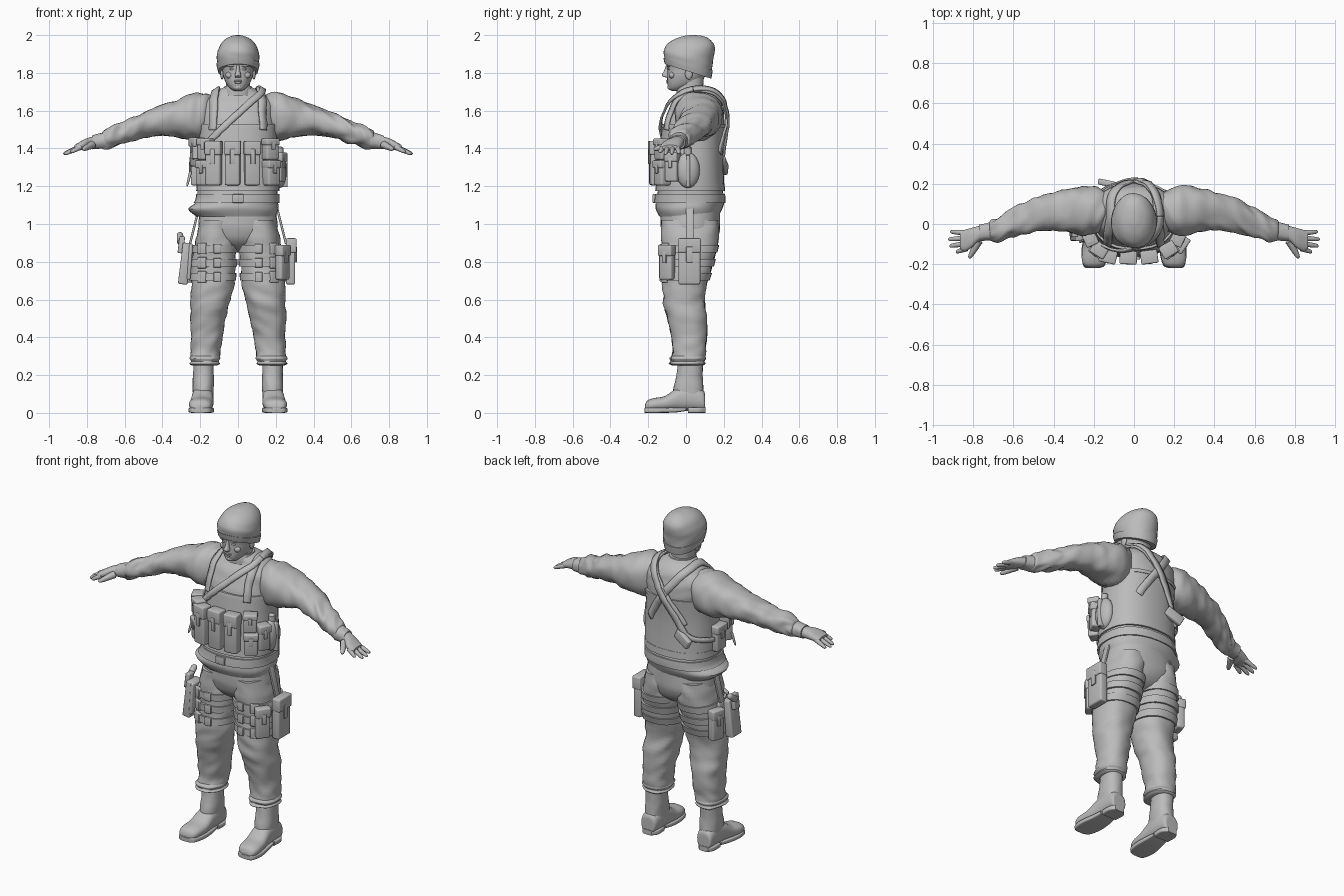
import bpy
import bmesh
from math import cos, sin, pi, radians, copysign
from mathutils import Vector, Matrix, noise

if "Cube" in bpy.data.objects:
    bpy.data.objects.remove(bpy.data.objects["Cube"])

CM = 0.01  # part tables below are in hundredths of a unit
parts = []

grey = bpy.data.materials.new("plain grey")
grey.use_nodes = True
grey.diffuse_color = (0.5, 0.5, 0.5, 1)
grey.node_tree.nodes["Principled BSDF"].inputs["Base Color"].default_value = (0.5, 0.5, 0.5, 1)


def finish(name, bm):
    bmesh.ops.recalc_face_normals(bm, faces=bm.faces[:])
    mesh = bpy.data.meshes.new(name)
    bm.to_mesh(mesh)
    bm.free()
    mesh.materials.append(grey)
    obj = bpy.data.objects.new(name, mesh)
    bpy.context.scene.collection.objects.link(obj)
    parts.append(obj)
    return obj


def spline(rows, steps):
    """Smooth path through rows of any length."""
    pts = [Vector(r) for r in rows]
    out = []
    for i in range(len(pts) - 1):
        a, b, c, d = (pts[max(0, min(len(pts) - 1, i + k))] for k in (-1, 0, 1, 2))
        for k in range(steps):
            t = k / steps
            out.append(b + (c - a) * t / 2 + (a * 2 - b * 5 + c * 4 - d) * t * t / 2
                       + (b * 3 - a - c * 3 + d) * t ** 3 / 2)
    return out + [pts[-1]]


def skin(name, rings):
    """Closed surface through equal rings of points."""
    bm = bmesh.new()
    loops = [[bm.verts.new(p) for p in ring] for ring in rings]
    n = len(loops[0])
    for lo, hi in zip(loops, loops[1:]):
        for i in range(n):
            bm.faces.new((lo[i], lo[(i + 1) % n], hi[(i + 1) % n], hi[i]))
    bm.faces.new(loops[0])
    bm.faces.new(loops[-1])
    return finish(name, bm)


def loft(name, rows, axis="Z", side=1, steps=4, folds=0, power=2.3, sides=32, warp=None):
    """Rows are (station, a0, a1, b0, b1); sections are rounded boxes."""
    rings = []
    for t, a0, a1, b0, b1 in spline(rows, steps):
        ring = []
        for i in range(sides):
            c, s = cos(2 * pi * i / sides), sin(2 * pi * i / sides)
            a = copysign(abs(c) ** (2 / power), c) * (a1 - a0) / 2
            b = copysign(abs(s) ** (2 / power), s) * (b1 - b0) / 2
            if folds:
                k = folds * noise.noise(Vector((c * 1.2 + side, s * 1.2, t * 0.2 + c)))
                a, b = a + c * k, b + s * k
            a, b = a + (a0 + a1) / 2, b + (b0 + b1) / 2
            p = Vector({"Z": (a, b, t), "X": (t, a, b), "Y": (a, t, b)}[axis]) * CM
            p.x *= side
            ring.append(warp(p) if warp else p)
        rings.append(ring)
    return skin(name, rings)


def band(name, rows, low, high, grow, **options):
    """Raised strip following a lofted part between two stations."""
    pts = spline(rows, 4)
    if pts[0][0] > pts[-1][0]:
        pts.reverse()
    strip = []
    for k in range(5):
        t = low + (high - low) * k / 4
        i = next(j for j in range(1, len(pts)) if pts[j][0] >= t)
        p = pts[i - 1].lerp(pts[i], (t - pts[i - 1][0]) / (pts[i][0] - pts[i - 1][0]))
        strip.append(p + Vector((0, -grow, grow, -grow, grow)))
    return loft(name, strip, steps=1, **options)


def tube(name, start, end, r0, r1, side=1, sides=12):
    """Round-ended tapered rod."""
    a, b = Vector(start) * CM, Vector(end) * CM
    turn = (b - a).to_track_quat("Z", "Y")
    rings = []
    for t, r in ((0, r0 * 0.5), (0.05, r0), (0.5, (r0 + r1) / 2), (0.85, r1), (0.96, r1 * 0.7), (1, r1 * 0.25)):
        ring = [a.lerp(b, t) + turn @ Vector((cos(2 * pi * i / sides), sin(2 * pi * i / sides), 0)) * r * CM
                for i in range(sides)]
        rings.append([Vector((p.x * side, p.y, p.z)) for p in ring])
    return skin(name, rings)


def box(name, loc, size, yaw=0, tilt=0, soft=0.8):
    bm = bmesh.new()
    bmesh.ops.create_cube(bm, size=1, matrix=Matrix.Diagonal((*size, 1)))
    bmesh.ops.bevel(bm, geom=bm.edges[:], offset=soft, segments=3, affect="EDGES", profile=0.5)
    place = (Matrix.Scale(CM, 4) @ Matrix.Translation(loc) @ Matrix.Rotation(radians(yaw), 4, "Z")
             @ Matrix.Rotation(radians(tilt), 4, "Y"))
    bm.transform(place)
    return finish(name, bm)


def blob(name, loc, radii):
    bm = bmesh.new()
    bmesh.ops.create_uvsphere(bm, u_segments=20, v_segments=12, radius=1)
    bm.transform(Matrix.Scale(CM, 4) @ Matrix.Translation(loc) @ Matrix.Diagonal((*radii, 1)))
    return finish(name, bm)


def pouch(name, x, y, z, w, d, h, yaw):
    """Pocket with a flap and a closing tab."""
    box(name, (x, y, z), (w, d, h), yaw, soft=1)
    out = Vector((sin(radians(yaw)), -cos(radians(yaw)), 0))
    box(name + "_flap", Vector((x, y, z + h * 0.36)) + out * 0.4, (w + 0.6, d + 0.6, h * 0.32), yaw)
    box(name + "_tab", Vector((x, y, z + h * 0.16)) + out * (d / 2 + 0.4), (w * 0.3, 0.9, h * 0.35), yaw, soft=0.3)


def ribbon(name, points, width, target, lift=0.012):
    """Webbing laid onto a target surface."""
    path = [p * CM for p in spline(points, 8)]
    bm = bmesh.new()
    pairs = []
    for i, p in enumerate(path):
        along = path[min(i + 1, len(path) - 1)] - path[max(i - 1, 0)]
        across = along.cross(p - Vector((0, 0.04, 1.45))).normalized() * width * CM / 2
        pairs.append([bm.verts.new(p + across * k) for k in (-1, 0, 1)])
    for lo, hi in zip(pairs, pairs[1:]):
        for k in (0, 1):
            bm.faces.new((lo[k], lo[k + 1], hi[k + 1], hi[k]))
    obj = finish(name, bm)
    wrap = obj.modifiers.new("lay on", "SHRINKWRAP")
    wrap.target, wrap.offset, wrap.wrap_mode = target, lift, "ABOVE_SURFACE"
    thick = obj.modifiers.new("thickness", "SOLIDIFY")
    thick.thickness, thick.offset = 0.012, 0


# Jacket body, vest, belts
torso = [(104, -22, 20, -14, 17), (108, -26, 21.5, -16, 19), (112, -22, 21, -16, 20), (120, -21, 21, -15, 19.5),
         (130, -21, 21, -14, 19), (142, -20, 20, -13, 19), (152, -20, 20, -12, 20), (159, -20, 20, -9.5, 20),
         (164, -19.5, 19.5, -7, 19), (168, -15, 15, -4, 17), (171, -10, 10, -3.5, 14), (172.5, -7, 7, -3, 11)]
jacket = loft("jacket", torso, folds=0.6)
band("vest", torso, 121, 153, 0.8)
band("vest_seam", torso, 151, 153, 1.1)
band("belt", torso, 111, 116, 0.9)
band("waist_webbing", torso, 117.5, 121.5, 1)
box("belt_buckle", (0, -17, 113.5), (6, 1.5, 4.5), soft=0.4)
loft("collar", [(168, -8, 8, -5, 13), (171, -7.5, 7.5, -4.8, 11.5), (173, -7, 7, -4, 10.5)], folds=0.3)

# Harness straps and sling
for s, label in ((1, "left"), (-1, "right")):
    ribbon(label + "_shoulder_strap", [(14 * s, -12, 150), (13 * s, -8, 161), (12 * s, 2, 171), (11 * s, 14, 170),
                                       (4 * s, 20, 161), (-4 * s, 20, 150), (-12 * s, 19, 138)], 4.5, jacket)
ribbon("sling_front", [(12, 4, 170), (11, -4, 168), (0, -11, 158), (-10, -13, 149), (-18, -11, 142)], 3.5, jacket, 0.022)
ribbon("sling_back", [(12, 4, 170), (9, 16, 168), (2, 20, 157), (-7, 20, 143), (-14, 18, 132), (-21, 5, 128)],
       3.5, jacket, 0.022)
box("sling_pouch", (-12, 20, 131), (11, 3, 6), yaw=-12, tilt=-28)

# Chest pouches
for i, x in enumerate((-12.8, -2.8, 7.5)):
    pouch("magazine_pouch_%d" % i, x, -16.5 + abs(x) * 0.06, 132, 8, 6, 23, x)
for s, label in ((1, "left"), (-1, "right")):
    pouch(label + "_upper_pouch", 17 * s, -12.5, 139.5, 7.5, 6, 11, 32 * s)
    pouch(label + "_lower_pouch", 17.5 * s, -12.5, 127, 7.5, 6.5, 13, 35 * s)
    pouch(label + "_side_pouch", 21.5 * s, -7, 134 - 4 * s, 7, 6, 15, 65 * s)
pouch("right_hip_pouch", -22, 1, 128, 9, 6, 15, -90)
tube("radio_body", (-22, -9, 134), (-22, -9, 146), 2.5, 2)
tube("radio_aerial", (-25, -8, 128), (-27, -9, 120), 0.8, 0.6)
blob("canteen", (22, 1, 128.5), (4, 6.3, 9.5))
tube("canteen_cap", (22, 1, 136), (22, 1, 141), 2, 2)
box("canteen_strap", (22, 1, 128), (8.6, 2.2, 17), soft=0.5)

# Neck, face, knitted hat
loft("neck", [(162, -7, 7, -4, 10), (170, -6.3, 6.3, -4, 9), (178, -6.5, 6.5, -4, 9.5)])
loft("head", [(170.5, -2, 2, -7.5, -3), (171.5, -3.8, 3.8, -9, 0), (174, -6, 6, -9.8, 6), (178, -7.7, 7.7, -10, 10),
              (182, -8.3, 8.3, -10, 12), (188, -9, 9, -10.5, 12), (193, -7, 7, -8, 10)], power=2.2)
loft("nose", [(177.6, -1.5, 1.5, -11, -8), (178.6, -1.7, 1.7, -12.8, -8), (181, -1.1, 1.1, -11.7, -8),
              (184, -0.8, 0.8, -10.6, -8)], sides=12)
blob("upper_lip", (0, -9.8, 175.8), (2.4, 0.8, 0.5))
blob("lower_lip", (0, -9.6, 174.9), (2, 0.8, 0.6))
blob("chin", (0, -8.2, 172.4), (2.5, 1.6, 1.6))
for s, label in ((1, "left"), (-1, "right")):
    blob(label + "_eye", (3.2 * s, -9, 182), (1.3, 0.8, 0.6))
    blob(label + "_brow", (3.3 * s, -9.2, 183.8), (2.5, 1, 0.7))
    blob(label + "_cheek", (4.5 * s, -7.4, 178.8), (2.2, 1.7, 1.8))
    blob(label + "_ear", (8.4 * s, 1.5, 179.5), (1, 2, 3))


def tilt_brim(p):
    fade = max(0, 1 - (p.z - 1.79) / 0.2)
    return p + Vector((0, 0, (0.03 - p.y * 0.3) * fade))


hat = [(178, -10.2, 10.2, -10.8, 13), (182, -11, 11, -11.5, 13.7), (187, -11.3, 11.3, -11.8, 14.2),
       (191, -10.7, 10.7, -11, 15), (195, -9, 9, -9, 15), (198, -6.3, 6.3, -5.5, 12.5), (199.6, -3, 3, -1, 8.5),
       (200, -0.5, 0.5, 3, 4)]
loft("knitted_hat", hat, folds=0.4, warp=tilt_brim, power=2.1)
band("hat_brim", hat, 178, 182.5, 0.4, warp=tilt_brim, power=2.1)

# Pelvis
loft("trouser_seat", [(110, -20, 20, -13, 18), (104, -20.5, 20.5, -13.5, 18), (97, -21, 21, -13, 18),
                      (91, -18, 18, -10.5, 16), (87, -10, 10, -6, 12), (85, -4, 4, -2, 6)], folds=0.4)

sleeve = [(12, 3, 14, 150, 167), (18, -4, 18, 145, 169.5), (24, -6, 19, 144.5, 168.8), (32, -4, 18, 146, 166),
          (40, -3, 16, 147, 163), (50, -4, 13, 145.5, 159), (57, -6, 9.5, 143.5, 156), (62, -7, 7, 142, 153.5),
          (67, -8.5, 4, 140.5, 152), (71, -8.5, 2, 139.8, 149.5), (72, -7, 0.5, 141, 148)]
leg = [(102, 2, 20, -13, 17), (94, 1, 21.8, -13, 17.5), (86, 0.8, 23.5, -12.5, 16), (76, 1.5, 25, -12, 13.5),
       (66, 2.5, 25, -12.3, 10.5), (58, 4.5, 25, -11.8, 10), (50, 6.5, 25.5, -10, 11), (42, 8, 25, -8, 11),
       (34, 9.3, 25.3, -7, 10.5), (29, 9.8, 25.3, -7.5, 10), (26.5, 11, 24.5, -7, 9)]
foot = [(10, 16, 22, 2, 8), (9.2, 14, 23.5, 1, 12), (3, 13, 24, 1, 15), (-4, 13, 24.5, 1, 13.5),
        (-11, 13, 25.5, 1, 9), (-17, 13.6, 26, 1, 7.8), (-20.5, 15, 25, 1, 6.5), (-21.8, 18, 23, 2, 4)]
fingers = {"index": (-12, 88.5, -14, 138), "middle": (-9.6, 91.8, -11, 137),
           "ring": (-7, 92.5, -7.6, 137), "little": (-4.6, 91.5, -3.8, 137.5)}

for s, label in ((1, "left"), (-1, "right")):
    # Arm, glove and fingers
    loft(label + "_sleeve", sleeve, "X", s, folds=1.4)
    loft(label + "_cuff", [(70, -8.5, 1.5, 139.8, 149), (73, -8.3, 0.5, 139.8, 148), (77, -8.5, -0.3, 139.6, 147)],
         "X", s, folds=0.4)
    loft(label + "_hand", [(71, -7.5, 0, 140.5, 147.5), (77, -8.5, -1, 140.2, 146.3), (81, -12, -2, 139.3, 145),
                           (84.5, -13.5, -3, 139, 143), (86.5, -12.5, -4, 139.2, 141.8)], "X", s)
    for finger, (y, tip_x, tip_y, tip_z) in fingers.items():
        tube(label + "_" + finger + "_finger", (83, y, 141), (tip_x, tip_y, tip_z), 1.5, 1, s)
    tube(label + "_thumb", (77, -8, 142), (82, -17, 139.5), 2.1, 1.2, s)

    # Leg, turned hem and boot
    loft(label + "_trouser_leg", leg, side=s, folds=1)
    loft(label + "_trouser_hem", [(25, 11.5, 24, -7, 8.5), (26, 9.8, 25.8, -9, 10), (27.3, 10.5, 25, -8, 9.5),
                                  (28.8, 9.5, 26, -8.6, 10.3), (30.5, 10, 25, -7, 9.8)], side=s, folds=1)
    loft(label + "_boot_shaft", [(29, 13, 23.5, -4, 9), (20, 12.8, 23.8, -5, 8.8), (13, 12.8, 24, -6.5, 9.3),
                                 (6, 13.5, 23.5, -7, 9.5)], side=s, folds=0.3)
    loft(label + "_boot_foot", foot, "Y", s)
    loft(label + "_boot_sole", [(-22, 17.5, 23.5, 0, 2.5), (-20.5, 14.5, 25.3, 0, 2.8), (-14, 12.8, 26.2, 0, 2.8),
                                (-6, 13, 25, 0.2, 2.8), (0, 13.8, 24, 1, 3)], "Y", s, power=6)
    loft(label + "_boot_heel", [(1, 13.6, 24, 0, 3), (7, 13.4, 24, 0, 3), (10.3, 16, 22, 0, 3)], "Y", s, power=6)

    # Thigh webbing with front panels
    for i, z in enumerate((70, 77.5, 85)):
        band(label + "_thigh_strap_%d" % i, leg, z, z + 4, 0.9, side=s)
        box(label + "_strap_buckle_%d" % i, (11 * s, -13, z + 2), (4, 1.6, 5), yaw=-4 * s, soft=0.4)
        box(label + "_strap_panel_%d" % i, (19 * s, -11, z + 2), (5, 2, 6), yaw=32 * s, soft=0.5)
    box(label + "_hanging_strap", (22.8 * s, 2, 100), (1.2, 4, 22), tilt=-14 * s, soft=0.3)

# Left thigh pockets
pouch("left_thigh_pouch", 27.8, 1.8, 80, 11.5, 5, 24, 90)
pouch("left_front_thigh_pouch", 23.5, -10, 79.5, 8, 4.5, 18, 55)

# Right thigh holster, sidearm and rear pocket
box("holster", (-28, -4, 79), (5, 9, 22), tilt=7)
box("holster_backing", (-25.5, -2, 80), (2, 14, 19), tilt=4)
box("sidearm_slide", (-30, -4, 89), (3, 5, 9), tilt=7, soft=0.5)
tube("sidearm_grip", (-30.3, -4, 90), (-30.8, 3, 95), 1.9, 1.7)
pouch("right_thigh_pouch", -25.5, 7.5, 78, 8, 4.5, 18, -105)

# Smooth shading with crisp edges
for obj in parts:
    obj.select_set(True)
bpy.context.view_layer.objects.active = parts[0]
bpy.ops.object.shade_smooth_by_angle(angle=radians(42))
